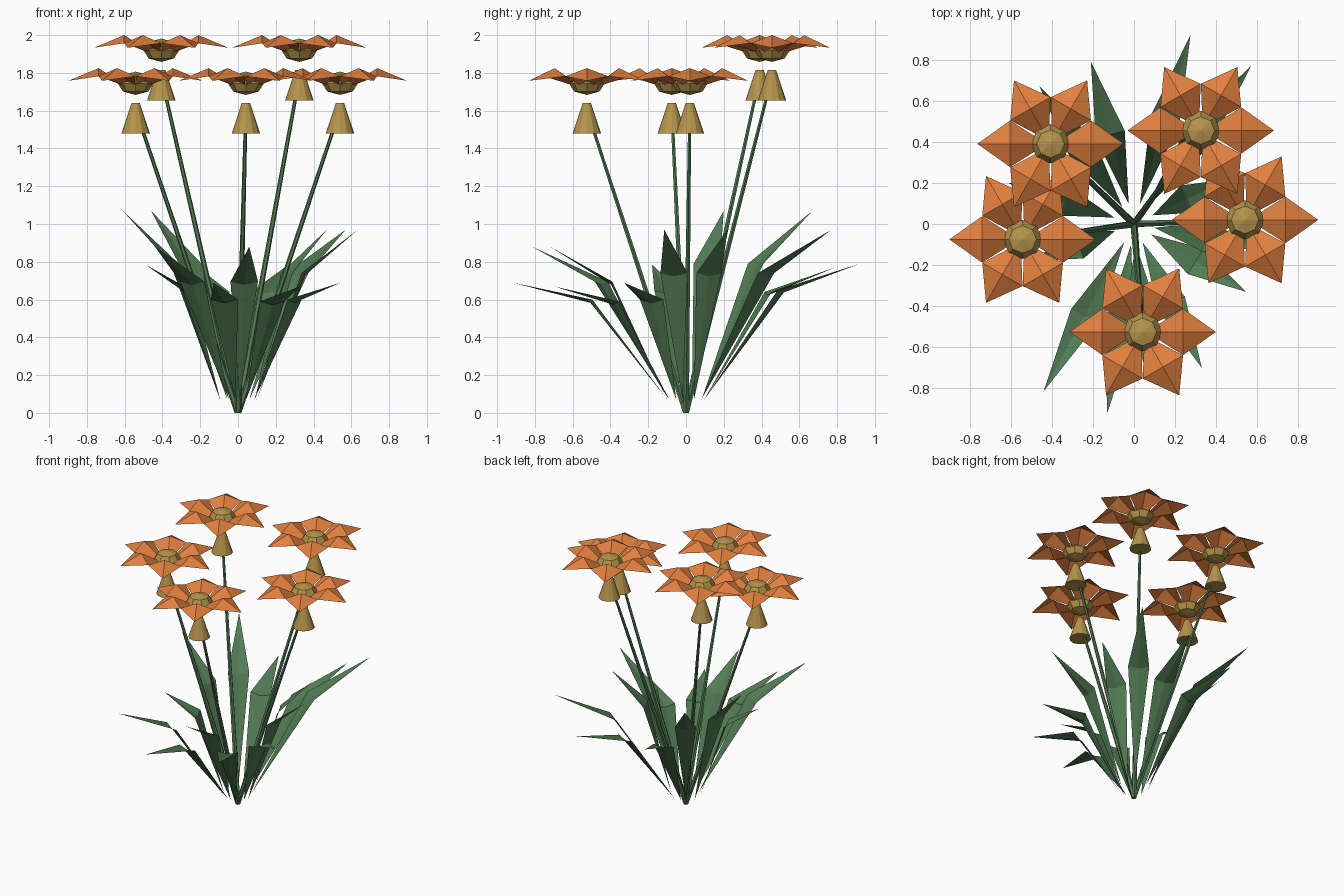
import bpy
import bmesh
from math import cos, sin, pi, hypot, atan2
from mathutils import Vector, Matrix

cube = bpy.data.objects.get("Cube")
if cube:
    bpy.data.objects.remove(cube)


def material(name, rgb):
    mat = bpy.data.materials.new(name)
    mat.use_nodes = True
    mat.diffuse_color = (*rgb, 1)
    mat.node_tree.nodes["Principled BSDF"].inputs["Base Color"].default_value = (*rgb, 1)
    return mat


GREEN = material("leaf green", (0.085, 0.2, 0.088))
ORANGE = material("petal orange", (0.76, 0.215, 0.05))
GOLD = material("seed gold", (0.46, 0.3, 0.072))


def finish(bm, name, mat):
    mesh = bpy.data.meshes.new(name)
    bm.to_mesh(mesh)
    bm.free()
    mesh.materials.append(mat)
    obj = bpy.data.objects.new(name, mesh)
    bpy.context.collection.objects.link(obj)
    return obj


def add_blade(bm, angle, rows, tip, start=None):
    """Creased blade along +x turned by angle; rows are (r, half width, edge z, crease z)."""
    turn = Matrix.Rotation(angle, 3, "Z")

    def vert(*co):
        return bm.verts.new(turn @ Vector(co))

    strips = [[vert(r, -w, ze), vert(r, 0, zc), vert(r, w, ze)] for r, w, ze, zc in rows]
    strips.append([vert(tip[0], 0, tip[1])] * 3)
    if start:
        strips.insert(0, [vert(start[0], 0, start[1])] * 3)
    for a, b in zip(strips, strips[1:]):
        for i in (0, 1):
            corners = dict.fromkeys((a[i], b[i], b[i + 1], a[i + 1]))
            bm.faces.new(list(corners))


def make_leaf(n, x, y, z):
    bm = bmesh.new()
    r = hypot(x, y)
    bend_r, bend_z = 0.55 * r, 0.25 + 0.5 * z
    add_blade(bm, atan2(y, x), [(bend_r, 0.073, bend_z + 0.005, bend_z - 0.012)],
              (r, z), (0.1, 0.07))
    finish(bm, f"leaf_{n}", GREEN)


def make_flower(n, x, y, top):
    # six creased petals that meet edge to edge
    bm = bmesh.new()
    for i in range(6):
        add_blade(bm, i * pi / 3,
                  [(0.07, 0.033, -0.09, -0.078), (0.197, 0.113, -0.043, 0)],
                  (0.356, -0.067))
    finish(bm, f"petals_{n}", ORANGE).location = (x, y, top)

    # flattened seed head
    bm = bmesh.new()
    bmesh.ops.create_uvsphere(bm, u_segments=8, v_segments=4, radius=0.095)
    bmesh.ops.scale(bm, vec=(1, 1, 0.65), verts=bm.verts)
    finish(bm, f"seed_head_{n}", GOLD).location = (x, y, top - 0.08)

    # cone below the flower
    bm = bmesh.new()
    bmesh.ops.create_cone(bm, segments=12, cap_ends=True, radius1=0.075,
                          radius2=0.022, depth=0.16)
    finish(bm, f"flower_cone_{n}", GOLD).location = (x, y, top - 0.265)

    # tapered stem from the root to the cone
    bm = bmesh.new()
    end = Vector((x, y, top - 0.22))
    for t, radius in ((0, 0.018), (1, 0.009)):
        ring = [bm.verts.new(end * t + Vector((cos(a), sin(a), 0)) * radius)
                for a in (k * pi / 3 for k in range(6))]
        bm.faces.new(ring if t else ring[::-1])
        if t:
            for k in range(6):
                j = (k + 1) % 6
                bm.faces.new((low[k], low[j], ring[j], ring[k]))
        low = ring
    finish(bm, f"stem_{n}", GREEN)


FLOWERS = [(-0.406, 0.39, 2.0), (0.325, 0.455, 2.0), (0.54, 0.02, 1.825),
           (-0.542, -0.075, 1.825), (0.042, -0.525, 1.825)]
for n, spot in enumerate(FLOWERS, 1):
    make_flower(n, *spot)

# leaf tip positions around the clump
LEAF_TIPS = [(0.275, 0.92, 0.79), (0.57, 0.77, 0.97), (-0.21, 0.79, 0.77),
             (-0.46, 0.67, 1.07), (-0.61, 0.2, 1.07), (-0.49, -0.18, 0.785),
             (-0.44, -0.815, 0.88), (-0.13, -0.92, 0.69), (0.06, -0.72, 0.88),
             (0.33, -0.7, 0.67), (0.545, -0.33, 0.69), (0.635, -0.115, 0.97),
             (0.47, 0.22, 0.97)]
for n, tip in enumerate(LEAF_TIPS, 1):
    make_leaf(n, *tip)
